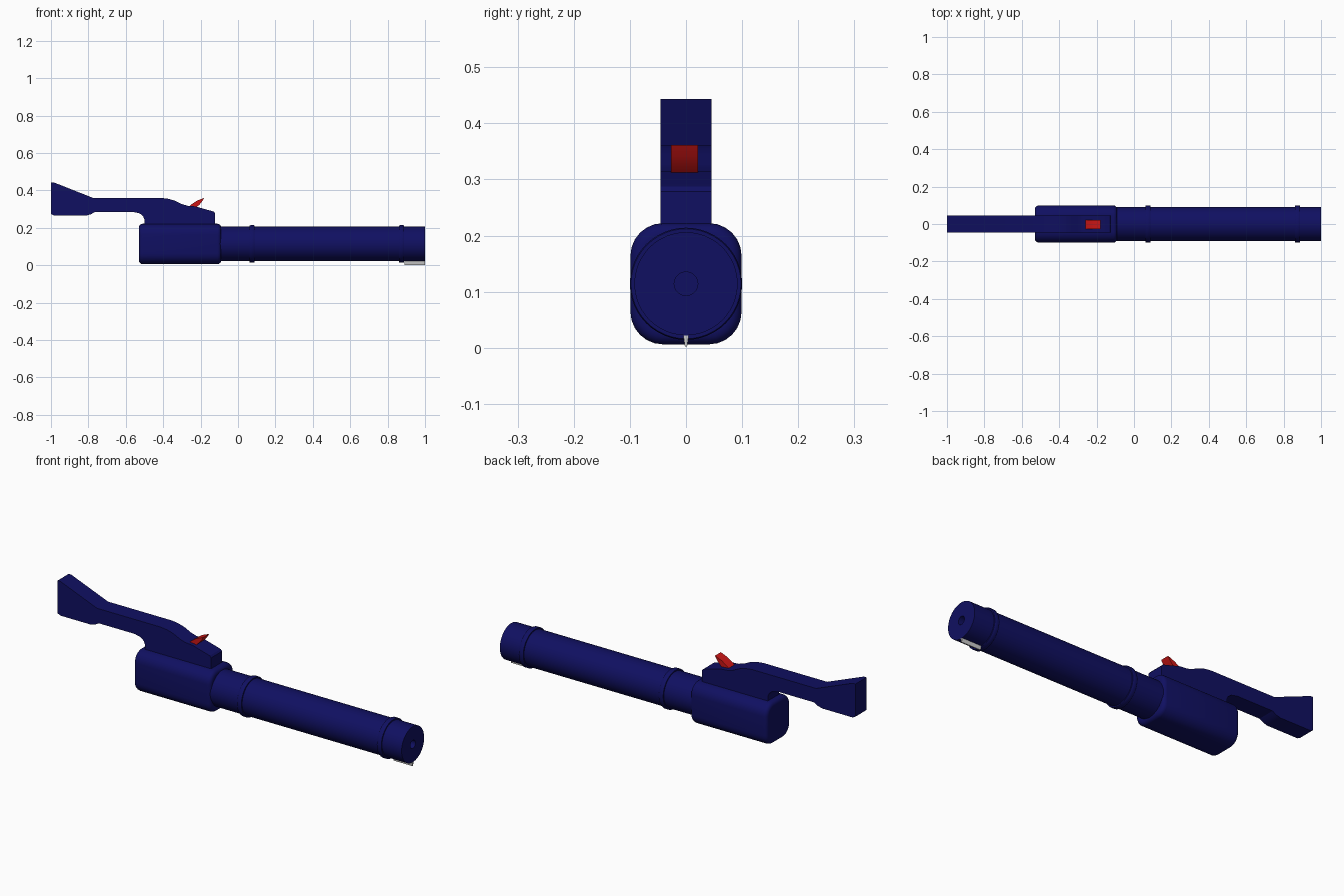
import bpy, bmesh, math

if "Cube" in bpy.data.objects:
    bpy.data.objects.remove(bpy.data.objects["Cube"])

AXIS_Z = 0.114  # height of the barrel axis


def material(name, rgb):
    m = bpy.data.materials.new(name)
    m.diffuse_color = (*rgb, 1)
    m.use_nodes = True
    m.node_tree.nodes["Principled BSDF"].inputs["Base Color"].default_value = m.diffuse_color
    return m


navy = material("navy", (0.005, 0.005, 0.12))
red = material("red", (0.6, 0.008, 0.008))


def finish(name, bm, mat=None, angle=30):
    bmesh.ops.recalc_face_normals(bm, faces=bm.faces[:])
    me = bpy.data.meshes.new(name)
    bm.to_mesh(me)
    bm.free()
    ob = bpy.data.objects.new(name, me)
    bpy.context.collection.objects.link(ob)
    if mat:
        me.materials.append(mat)
    bpy.ops.object.select_all(action='DESELECT')
    ob.select_set(True)
    bpy.context.view_layer.objects.active = ob
    bpy.ops.object.shade_smooth_by_angle(angle=math.radians(angle))
    return ob


def extrude(name, points, offset, mat=None):
    """Close a polygon of 3D points and extrude it by an offset."""
    bm = bmesh.new()
    face = bm.faces.new([bm.verts.new(p) for p in points])
    new = bmesh.ops.extrude_face_region(bm, geom=[face])["geom"]
    # keep the starting cap so the solid is closed
    if not face.is_valid:
        bm.faces.new([v for v in bm.verts if v not in new])
    bmesh.ops.translate(bm, vec=offset, verts=[g for g in new if isinstance(g, bmesh.types.BMVert)])
    return finish(name, bm, mat)


def lathe(name, profile, mat, sides=48):
    """Spin (x, radius) points around the barrel axis."""
    bm = bmesh.new()
    rings = []
    for x, r in profile:
        rings.append([bm.verts.new((x, r * math.cos(2 * math.pi * i / sides),
                                    AXIS_Z + r * math.sin(2 * math.pi * i / sides)))
                      for i in range(sides)])
    for a, b in zip(rings, rings[1:]):
        for i in range(sides):
            j = (i + 1) % sides
            bm.faces.new((a[i], a[j], b[j], b[i]))
    bm.faces.new(rings[0])
    bm.faces.new(rings[-1])
    return finish(name, bm, mat)


def rounded_section(x, hy, hz, r, steps=6):
    """Rounded rectangle in the yz plane."""
    pts = []
    for k, (sy, sz) in enumerate([(1, 1), (-1, 1), (-1, -1), (1, -1)]):
        for i in range(steps + 1):
            a = math.pi / 2 * (k + i / steps)
            pts.append((x, sy * (hy - r) + r * math.cos(a),
                        AXIS_Z + sz * (hz - r) + r * math.sin(a)))
    return pts


# Rounded body housing, lofted with softened ends
bm = bmesh.new()
loops = []
bev = 0.02
for x0, s in ((-0.53, 1), (-0.09, -1)):
    part = []
    for i in range(5):
        a = math.pi / 2 * i / 4
        inset = bev * (1 - math.sin(a))
        x = x0 + s * bev * (1 - math.cos(a))
        part.append([bm.verts.new(p) for p in
                     rounded_section(x, 0.099 - inset, 0.108 - inset, 0.058 - inset)])
    loops += part if s > 0 else part[::-1]
for a, b in zip(loops, loops[1:]):
    for i in range(len(a)):
        j = (i + 1) % len(a)
        bm.faces.new((a[i], a[j], b[j], b[i]))
bm.faces.new(loops[0])
bm.faces.new(loops[-1])
finish("body_housing", bm, navy)

# Barrel with a bore in the muzzle
lathe("barrel", [(-0.12, 0.092), (1.0, 0.092), (1.0, 0.021), (0.95, 0.021)], navy)

# Raised barrel bands
for n, x in (("rear_band", 0.075), ("front_band", 0.875)):
    lathe(n, [(x - 0.013, 0.09), (x - 0.013, 0.098), (x - 0.009, 0.1),
              (x + 0.009, 0.1), (x + 0.013, 0.098), (x + 0.013, 0.09)], navy)

# Stock and neck side profile
stock = [(-1, 0.443), (-0.985, 0.443), (-0.775, 0.36), (-0.41, 0.36), (-0.37, 0.355),
         (-0.335, 0.344), (-0.30, 0.327), (-0.27, 0.318), (-0.23, 0.315), (-0.13, 0.287),
         (-0.122, 0.278), (-0.122, 0.215), (-0.5, 0.215), (-0.5, 0.245), (-0.508, 0.263),
         (-0.525, 0.277), (-0.56, 0.285), (-0.765, 0.285), (-0.785, 0.273),
         (-0.81, 0.266), (-0.985, 0.266), (-1, 0.274)]
extrude("stock", [(x, -0.045, z) for x, z in stock], (0, 0.09, 0), navy)

# Curved red thumb lever
lever = [(-0.265, 0.312), (-0.245, 0.328), (-0.22, 0.345), (-0.18, 0.361),
         (-0.192, 0.341), (-0.207, 0.323), (-0.225, 0.308)]
extrude("thumb_lever", [(x, -0.027, z) for x, z in lever], (0, 0.048, 0), red)

# Tapered front sight blade under the muzzle
blade = [(-0.005, 0.024), (0.005, 0.024), (0.002, 0.002), (-0.002, 0.002)]
extrude("sight_blade", [(0.89, y, z) for y, z in blade], (0.11, 0, 0))
